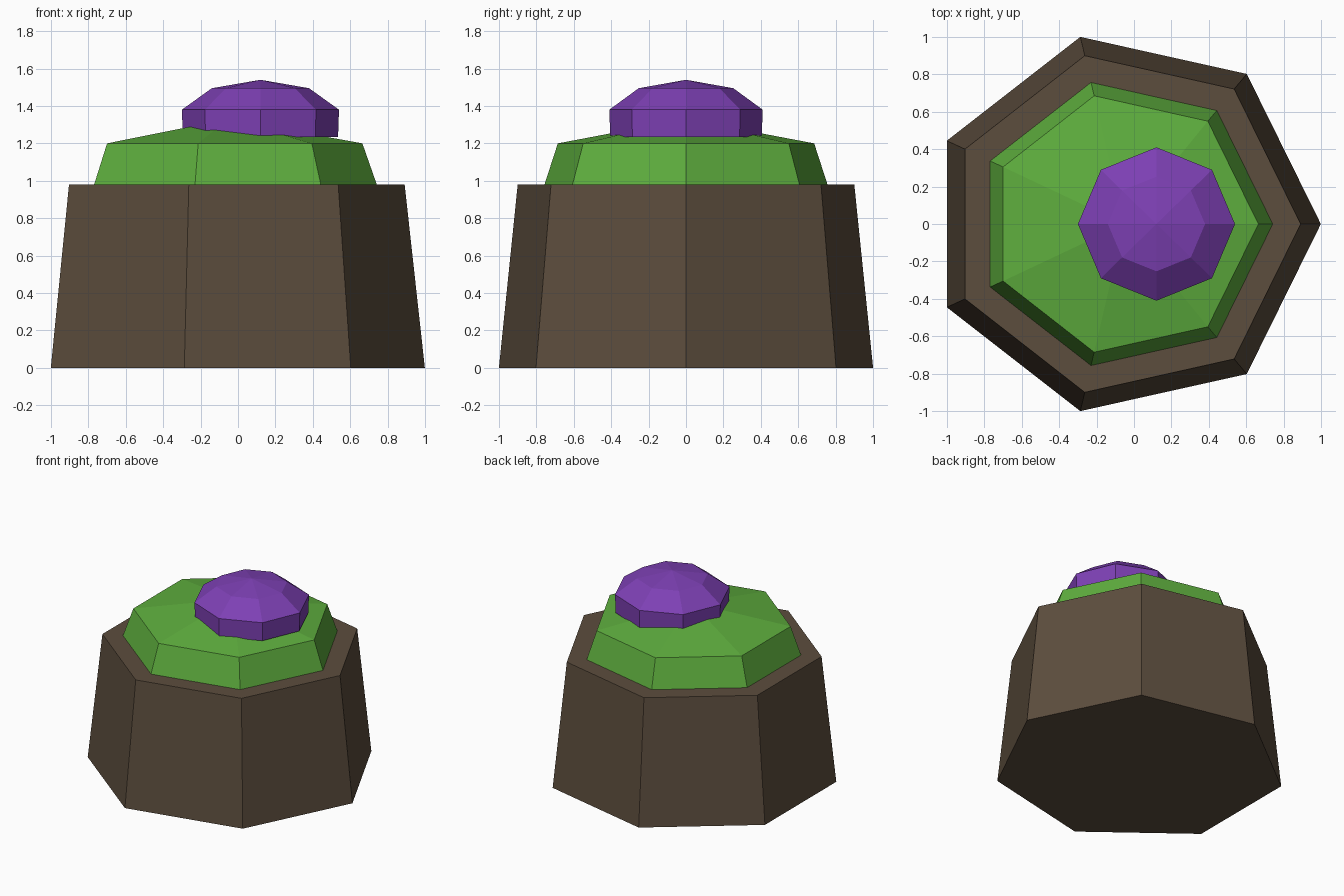
import bpy, bmesh
from math import cos, sin, tau

cube = bpy.data.objects.get("Cube")
if cube:
    bpy.data.objects.remove(cube, do_unlink=True)


def material(name, colour):
    mat = bpy.data.materials.new(name)
    mat.use_nodes = True
    mat.diffuse_color = (*colour, 1)
    mat.node_tree.nodes["Principled BSDF"].inputs["Base Color"].default_value = (*colour, 1)
    return mat


def stacked_rings(name, sides, cx, rings, mat, apex=None):
    """Flat-shaded solid through rings of (x radius, y radius, z), optionally peaked."""
    bm = bmesh.new()
    loops = [[bm.verts.new((cx + rx * cos(tau * i / sides), ry * sin(tau * i / sides), z))
              for i in range(sides)] for rx, ry, z in rings]
    bm.faces.new(loops[0][::-1])
    for low, high in zip(loops, loops[1:]):
        for i in range(sides):
            j = (i + 1) % sides
            bm.faces.new((low[i], low[j], high[j], high[i]))
    top = loops[-1]
    if apex is None:
        bm.faces.new(top)
    else:
        tip = bm.verts.new((cx, 0, apex))
        for i in range(sides):
            bm.faces.new((top[i], top[(i + 1) % sides], tip))
    bmesh.ops.recalc_face_normals(bm, faces=bm.faces[:])
    mesh = bpy.data.meshes.new(name)
    bm.to_mesh(mesh)
    bm.free()
    mesh.materials.append(mat)
    obj = bpy.data.objects.new(name, mesh)
    bpy.context.collection.objects.link(obj)
    return obj


brown = material("bark brown", (0.107, 0.074, 0.047))
green = material("moss green", (0.112, 0.423, 0.048))
purple = material("cap purple", (0.205, 0.051, 0.456))

# Tapered seven-sided stump
stacked_rings("stump", 7, -0.053, [(1.052, 1.026, 0), (0.944, 0.923, 0.98)], brown)

# Moss mound with a shallow peak
stacked_rings("moss_mound", 7, -0.053,
              [(0.795, 0.776, 0.98), (0.718, 0.703, 1.2)], green, apex=1.33)

# Eight-sided domed cap set off centre
stacked_rings("dome_cap", 8, 0.12,
              [(0.415, 0.405, 1.235), (0.42, 0.41, 1.38), (0.26, 0.253, 1.495)],
              purple, apex=1.54)
